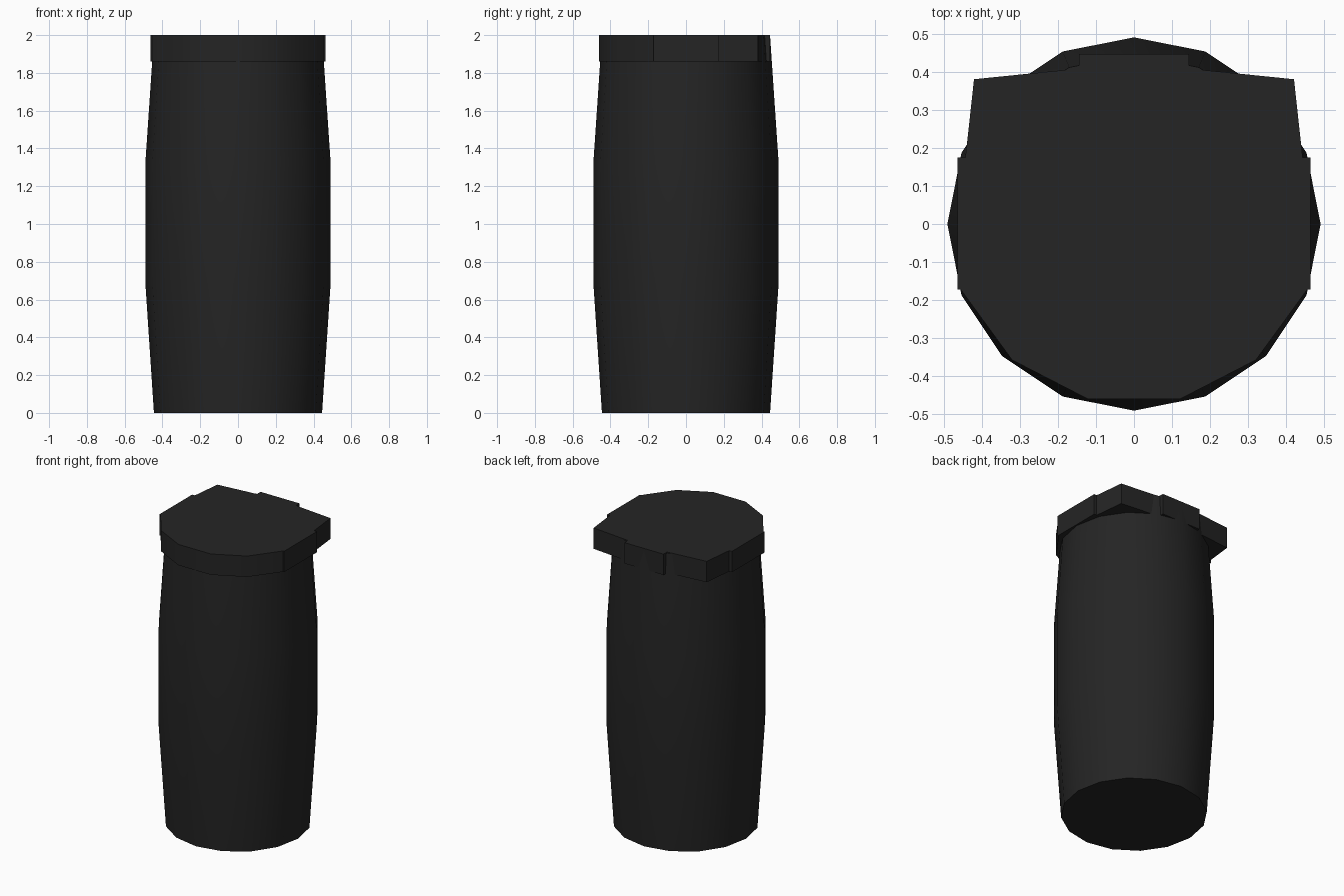
import bpy, bmesh
from math import sin, cos, pi, radians

cube = bpy.data.objects.get("Cube")
if cube:
    bpy.data.objects.remove(cube, do_unlink=True)

black = bpy.data.materials.new("matte_black")
black.use_nodes = True
black.diffuse_color = (0.018, 0.018, 0.018, 1)
black.node_tree.nodes["Principled BSDF"].inputs["Base Color"].default_value = (0.018, 0.018, 0.018, 1)


def loft(name, rings):
    """Skin a stack of matching point rings and cap both ends."""
    bm = bmesh.new()
    loops = [[bm.verts.new(p) for p in ring] for ring in rings]
    n = len(loops[0])
    for a, b in zip(loops, loops[1:]):
        for i in range(n):
            j = (i + 1) % n
            bm.faces.new((a[i], a[j], b[j], b[i]))
    bm.faces.new(loops[0][::-1])
    bm.faces.new(loops[-1])
    bmesh.ops.recalc_face_normals(bm, faces=bm.faces)
    mesh = bpy.data.meshes.new(name)
    bm.to_mesh(mesh)
    bm.free()
    mesh.materials.append(black)
    obj = bpy.data.objects.new(name, mesh)
    bpy.context.collection.objects.link(obj)
    bpy.ops.object.select_all(action="DESELECT")
    obj.select_set(True)
    bpy.context.view_layer.objects.active = obj
    bpy.ops.object.shade_smooth_by_angle(angle=radians(32))
    return obj


# Sixteen-sided body that swells in the middle
SIDES = 16
profile = [(0.445, 0), (0.49, 0.68), (0.49, 1.33), (0.445, 1.997)]
loft("barrel_body", [[(r * cos(2 * pi * i / SIDES), r * sin(2 * pi * i / SIDES), z)
                      for i in range(SIDES)] for r, z in profile])

# Lid: half outline from front to back, mirrored across x
half = [(0.12, -0.46), (0.32, -0.357), (0.455, -0.172), (0.463, -0.172), (0.463, 0.175),
        (0.443, 0.175), (0.438, 0.215), (0.42, 0.38), (0.145, 0.408), (0.145, 0.446)]
outline = half + [(-x, y) for x, y in reversed(half)]
loft("lid", [[(x, y, z) for x, y in outline] for z in (1.86, 2.0)])
